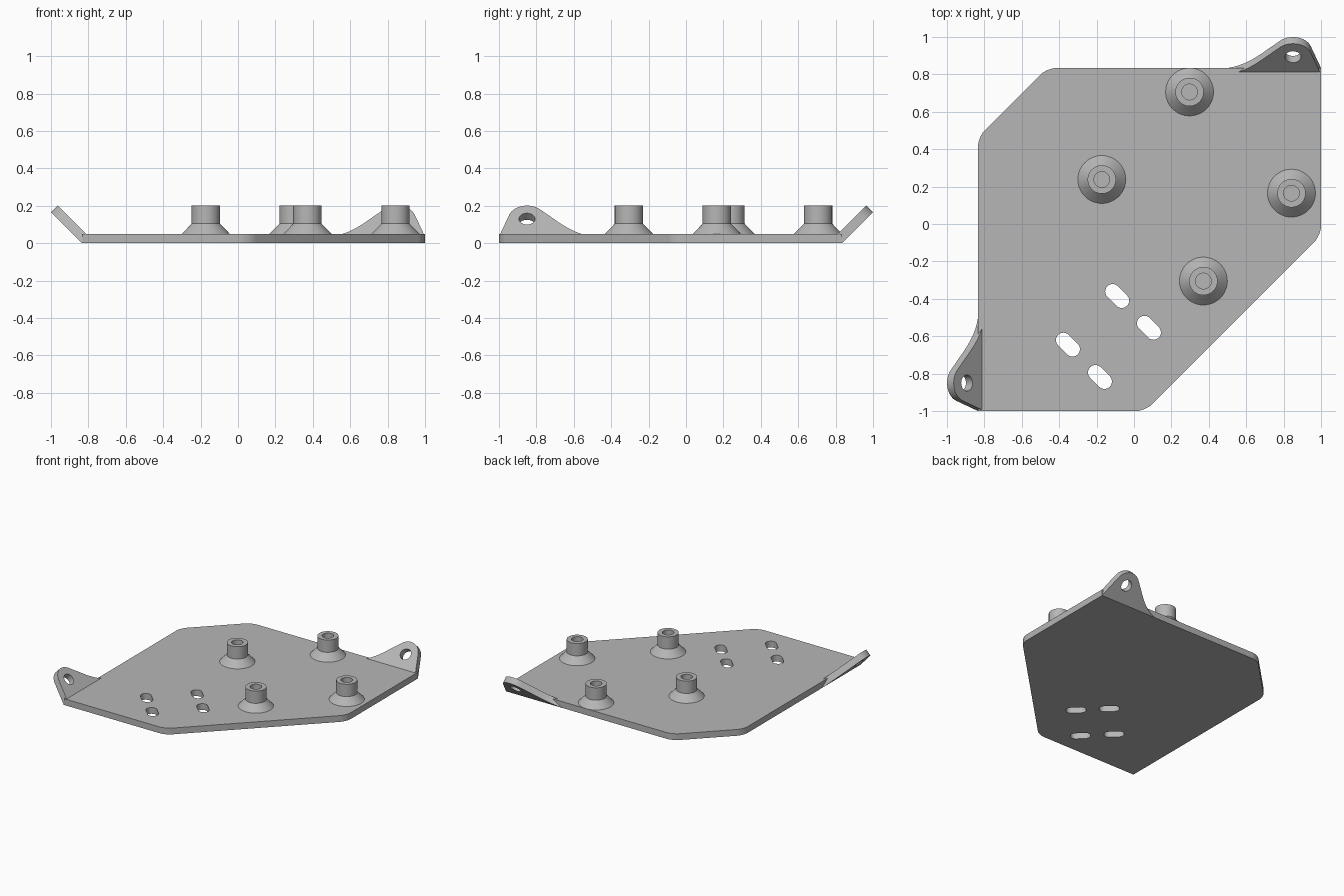
import bpy, bmesh
from math import sin, cos, pi, radians, sqrt
from mathutils import Vector, Matrix

cube = bpy.data.objects.get("Cube")
if cube:
    bpy.data.objects.remove(cube, do_unlink=True)

T = 0.05       # sheet thickness
EDGE = 0.834   # distance of the bend lines from the centre

metal = bpy.data.materials.new("grey_metal")
metal.use_nodes = True
metal.diffuse_color = (0.47, 0.47, 0.47, 1)
metal.node_tree.nodes["Principled BSDF"].inputs["Base Color"].default_value = (0.47, 0.47, 0.47, 1)


def finish(name, bm):
    bmesh.ops.recalc_face_normals(bm, faces=bm.faces)
    mesh = bpy.data.meshes.new(name)
    bm.to_mesh(mesh)
    bm.free()
    obj = bpy.data.objects.new(name, mesh)
    mesh.materials.append(metal)
    bpy.context.collection.objects.link(obj)
    return obj


def prism(points, low, high):
    """Closed prism over a 2D outline."""
    bm = bmesh.new()
    face = bm.faces.new([bm.verts.new((x, y, low)) for x, y in points])
    ext = bmesh.ops.extrude_face_region(bm, geom=[face], use_keep_orig=True)
    top = [g for g in ext["geom"] if isinstance(g, bmesh.types.BMVert)]
    bmesh.ops.translate(bm, verts=top, vec=(0, 0, high - low))
    return bm


def arc(cx, cy, r, start, end, n):
    angles = [radians(start + (end - start) * i / n) for i in range(n + 1)]
    return [(cx + r * cos(a), cy + r * sin(a)) for a in angles]


def activate(obj):
    bpy.ops.object.select_all(action="DESELECT")
    obj.select_set(True)
    bpy.context.view_layer.objects.active = obj


def smooth(obj):
    activate(obj)
    bpy.ops.object.shade_smooth_by_angle(angle=radians(30))


def cut(obj, cutter):
    cutter.hide_render = True
    mod = obj.modifiers.new("hole", "BOOLEAN")
    mod.operation = "DIFFERENCE"
    mod.solver = "EXACT"
    mod.object = cutter
    activate(obj)
    bpy.ops.object.modifier_apply(modifier=mod.name)
    bpy.data.objects.remove(cutter, do_unlink=True)


# Base plate with two clipped corners, eased where the clips begin and end
outline = [(-EDGE, -1), (0.06, -1), (1, -0.06), (1, EDGE), (-0.465, EDGE), (-EDGE, 0.465)]
bm = prism(outline, 0, T)
eased = [outline[i] for i in (1, 2, 4, 5)]
edges = [e for e in bm.edges
         if abs(e.verts[0].co.z - e.verts[1].co.z) > T / 2
         and any((e.verts[0].co.xy - Vector(p)).length < 0.001 for p in eased)]
bmesh.ops.bevel(bm, geom=edges, offset=0.05, segments=6, profile=0.5, affect="EDGES")
plate = finish("base_plate", bm)

# Four slanted slots through the plate
for x, y in [(-0.09, -0.385), (0.08, -0.555), (-0.353, -0.645), (-0.182, -0.818)]:
    slot = arc(0.034, 0, 0.04, -90, 90, 12) + arc(-0.034, 0, 0.04, 90, 270, 12)
    bm = prism(slot, -T, 2 * T)
    bm.transform(Matrix.Translation((x, y, 0)) @ Matrix.Rotation(-pi / 4, 4, "Z"))
    cut(plate, finish("slot_cutter", bm))
smooth(plate)

# Bent ears: an outline lying in the sheet, folded up 45 degrees at the edge
ear = [(1, 0)] + arc(0.85, 0.134, 0.1, 20, 138, 16)
ear += [(0.715, 0.142), (0.68, 0.107), (0.65, 0.08), (0.62, 0.056), (0.59, 0.036),
        (0.56, 0.02), (0.53, 0.008), (0.5, 0)]
fold = Matrix.Translation((0, EDGE, 0)) @ Matrix.Rotation(pi / 4, 4, "X")
swap = Matrix(((0, -1, 0, 0), (-1, 0, 0, 0), (0, 0, 1, 0), (0, 0, 0, 1)))
for name, place in (("back_ear", fold), ("right_ear", swap @ fold)):
    bm = prism(ear, 0, T)
    bm.transform(place)
    obj = finish(name, bm)
    bm = prism(arc(0.85, 0.134, 0.043, 0, 345, 23), -T, 2 * T)
    bm.transform(place)
    cut(obj, finish("ear_hole_cutter", bm))
    smooth(obj)

# Hollow standoffs with flared feet
profile = [(0.128, T), (0.076, 0.104), (0.076, 0.202), (0.042, 0.202), (0.042, T)]
for i, (x, y) in enumerate([(0.297, 0.706), (-0.172, 0.238), (0.842, 0.165), (0.371, -0.305)]):
    bm = bmesh.new()
    ring = [bm.verts.new((r, 0, z)) for r, z in profile]
    lines = [bm.edges.new(pair) for pair in zip(ring, ring[1:])]
    bmesh.ops.spin(bm, geom=ring + lines, cent=(0, 0, 0), axis=(0, 0, 1),
                   angle=2 * pi, steps=48, use_merge=True)
    bmesh.ops.remove_doubles(bm, verts=bm.verts, dist=0.0001)
    bm.transform(Matrix.Translation((x, y, 0)))
    obj = finish(f"standoff_{i + 1}", bm)
    # Outer flare must face outward
    flare = max(obj.data.polygons, key=lambda p: (p.center.xy - Vector((x, y))).length)
    if flare.normal.z < 0:
        obj.data.flip_normals()
    smooth(obj)
